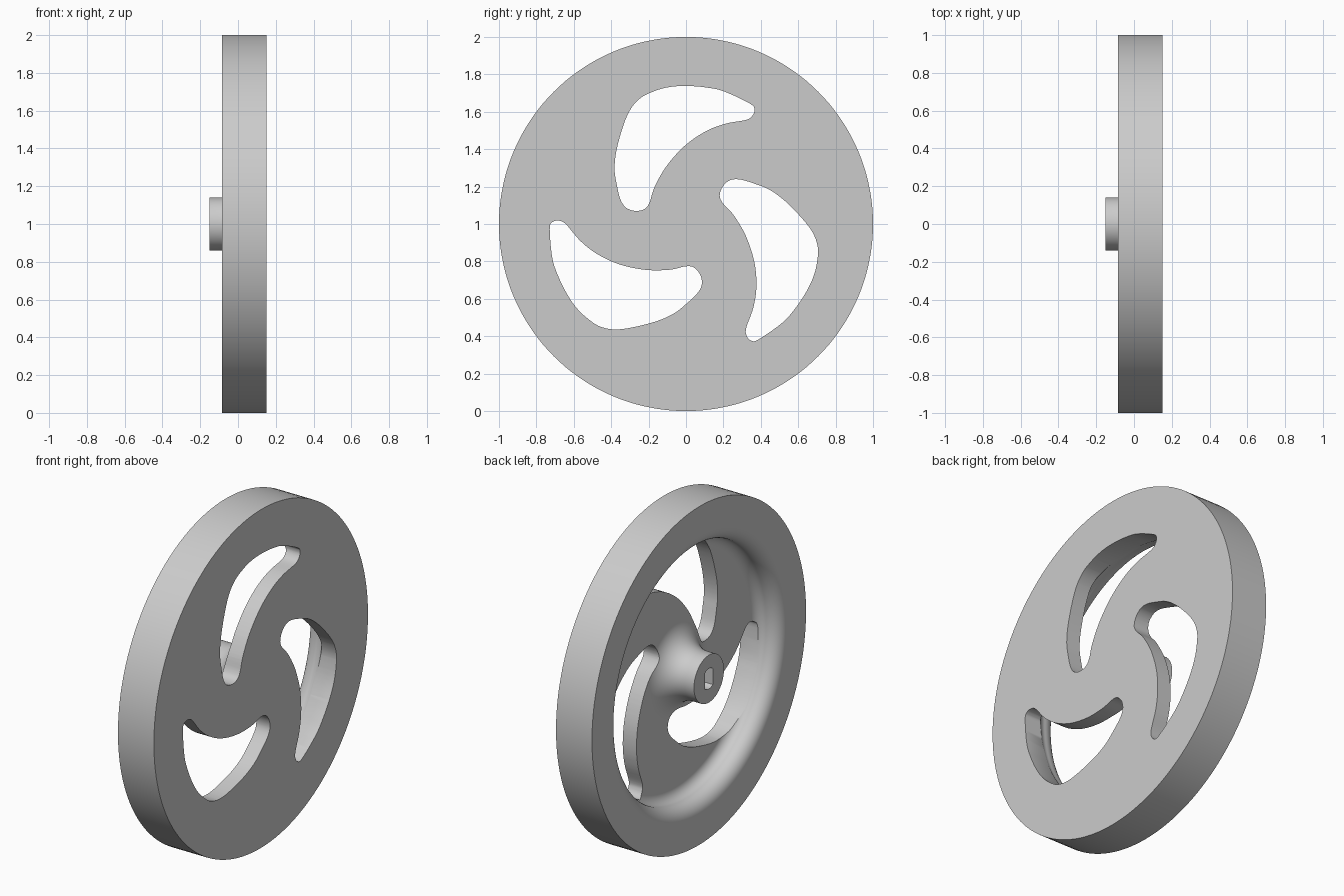
import bpy, bmesh, math
from mathutils import Matrix, Vector

cube = bpy.data.objects.get("Cube")
if cube:
    bpy.data.objects.remove(cube, do_unlink=True)

# Single grey finish
grey = bpy.data.materials.new("light_grey")
grey.use_nodes = True
grey.diffuse_color = (0.6, 0.6, 0.6, 1)
grey.node_tree.nodes["Principled BSDF"].inputs["Base Color"].default_value = (0.6, 0.6, 0.6, 1)

FACE, FLOOR, RIM, HUB = 0.15, 0.06, -0.085, -0.15   # x positions along the axle
AXLE_Z = 1.0


def make_object(name, bm):
    bmesh.ops.recalc_face_normals(bm, faces=bm.faces)
    mesh = bpy.data.meshes.new(name)
    bm.to_mesh(mesh)
    bm.free()
    mesh.materials.append(grey)
    obj = bpy.data.objects.new(name, mesh)
    bpy.context.collection.objects.link(obj)
    return obj


def arc(cx, cr, radius, start, end, steps=12):
    """Arc in the (x, radius) plane, angles in degrees."""
    angles = [math.radians(start + (end - start) * i / steps) for i in range(steps + 1)]
    return [(cx + radius * math.cos(a), cr + radius * math.sin(a)) for a in angles]


def lathe(name, profile, steps=144):
    bm = bmesh.new()
    verts = [bm.verts.new((x, 0, r)) for x, r in profile]
    edges = [bm.edges.new(pair) for pair in zip(verts, verts[1:])]
    bmesh.ops.spin(bm, geom=verts + edges, cent=(0, 0, 0), axis=(1, 0, 0),
                   angle=math.tau, steps=steps)
    bmesh.ops.remove_doubles(bm, verts=bm.verts, dist=1e-5)
    bmesh.ops.translate(bm, verts=bm.verts, vec=(0, 0, AXLE_Z))
    return make_object(name, bm)


def smooth_loop(points, steps=5):
    """Closed Catmull-Rom curve through the points."""
    pts = [Vector(p) for p in points]
    n, out = len(pts), []
    for i in range(n):
        a, b, c, d = (pts[(i + k) % n] for k in (-1, 0, 1, 2))
        for s in range(steps):
            t = s / steps
            out.append(0.5 * (2 * b + (c - a) * t + (2 * a - 5 * b + 4 * c - d) * t * t
                              + (3 * b - a - 3 * c + d) * t ** 3))
    return out


def prism(name, outline, x0, x1, angle=0):
    """Extrude a (y, z) outline along x, turned about the axle."""
    bm = bmesh.new()
    face = bm.faces.new([bm.verts.new((x0, y, z)) for y, z in outline])
    new = bmesh.ops.extrude_face_region(bm, geom=[face])["geom"]
    bmesh.ops.translate(bm, vec=(x1 - x0, 0, 0),
                        verts=[g for g in new if isinstance(g, bmesh.types.BMVert)])
    bmesh.ops.transform(bm, verts=bm.verts, matrix=Matrix.Translation((0, 0, AXLE_Z))
                        @ Matrix.Rotation(angle, 4, 'X'))
    return make_object(name, bm)


def cut(target, cutter):
    mod = target.modifiers.new("cut", 'BOOLEAN')
    mod.operation, mod.solver, mod.object = 'DIFFERENCE', 'EXACT', cutter
    cutter.hide_render = True
    bpy.context.view_layer.objects.active = target
    bpy.ops.object.modifier_apply(modifier=mod.name)
    bpy.data.objects.remove(cutter, do_unlink=True)


# Wheel body: flat face, rim, rounded lip, dished floor, flared hub
WALL, LIP, FILLET, HUB_R, FLARE = 0.745, 0.08, 0.06, 0.14, 0.15
profile = [(FACE, 0), (FACE, 1), (RIM, 1)]
profile += arc(RIM + LIP, WALL + LIP, LIP, 180, 270)
profile += arc(FLOOR - FILLET, WALL - FILLET, FILLET, 90, 0)
profile += arc(FLOOR - FLARE, HUB_R + FLARE, FLARE, 0, -90)
profile += [(HUB, HUB_R), (HUB, 0)]
wheel = lathe("flywheel", profile)

# Three curved spoke openings
opening = [(0.34, 0.645), (0.2, 0.71), (0.1, 0.731), (0, 0.738), (-0.09, 0.732),
           (-0.17, 0.71), (-0.25, 0.668), (-0.313, 0.583), (-0.366, 0.42),
           (-0.382, 0.3), (-0.37, 0.21), (-0.35, 0.13), (-0.32, 0.087),
           (-0.272, 0.07), (-0.222, 0.08), (-0.195, 0.115), (-0.168, 0.198),
           (-0.104, 0.31), (-0.008, 0.417), (0.099, 0.492), (0.206, 0.535),
           (0.318, 0.556), (0.354, 0.578), (0.366, 0.613)]
for i in range(3):
    cut(wheel, prism("opening_cutter", smooth_loop(opening), -0.3, 0.3, i * math.tau / 3))

# Blind axle socket with two flats
socket = []
for i in range(48):
    a = math.tau * i / 48
    y = max(-0.036, min(0.036, 0.06 * math.cos(a)))
    point = (y, 0.06 * math.sin(a))
    if abs(y) < 0.036 or abs(math.cos(a)) < 0.65:
        socket.append(point)
cut(wheel, prism("socket_cutter", socket, -0.3, 0.03))

# Smooth shading with crisp edges
bpy.ops.object.select_all(action='DESELECT')
wheel.select_set(True)
bpy.context.view_layer.objects.active = wheel
bpy.ops.object.shade_smooth_by_angle(angle=math.radians(35))
